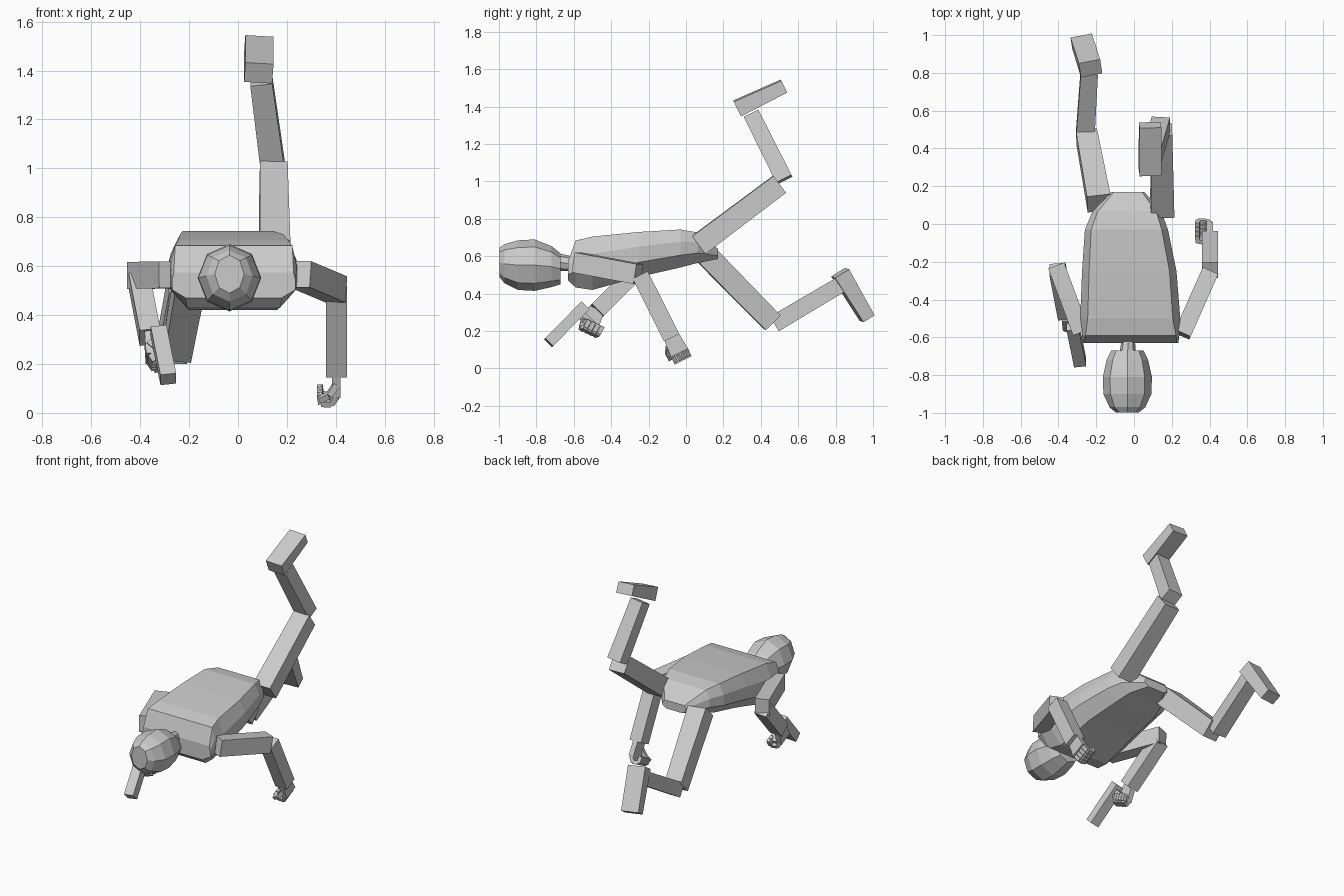
import bpy, bmesh, math
from mathutils import Vector


def make(name, bm):
    bmesh.ops.recalc_face_normals(bm, faces=bm.faces)
    me = bpy.data.meshes.new(name)
    bm.to_mesh(me)
    bm.free()
    ob = bpy.data.objects.new(name, me)
    bpy.context.collection.objects.link(ob)
    return ob


def loft(name, rings):
    """Skin equal-length point rings and cap both ends."""
    bm = bmesh.new()
    vs = [[bm.verts.new(p) for p in r] for r in rings]
    n = len(vs[0])
    for a, b in zip(vs, vs[1:]):
        for i in range(n):
            j = (i + 1) % n
            bm.faces.new((a[i], a[j], b[j], b[i]))
    bm.faces.new(vs[0])
    bm.faces.new(vs[-1][::-1])
    return make(name, bm)


def block(name, p0, p1, w, t, side=(1, 0, 0), taper=1.0, end=1.0):
    """Box from p0 to p1; w along the side vector, t across it."""
    p0, p1, s = Vector(p0), Vector(p1), Vector(side)
    d = (p1 - p0).normalized()
    s = (s - d * s.dot(d)).normalized()
    u = d.cross(s)
    corners = ((-1, -1), (1, -1), (1, 1), (-1, 1))
    return loft(name, [[p + s * a * w * k / 2 + u * b * t * m / 2 for a, b in corners]
                       for p, k, m in ((p0, 1, 1), (p1, taper, end))])


def oct_ring(y, x0, x1, z0, z1, cx=0.85, cz=0.35):
    """Chamfered rectangle at a given y."""
    xc, zc, hx, hz = (x0 + x1) / 2, (z0 + z1) / 2, (x1 - x0) / 2, (z1 - z0) / 2
    pts = ((1, cz), (cx, 1), (-cx, 1), (-1, cz), (-1, -cz), (-cx * .8, -1), (cx * .8, -1), (1, -cz))
    return [(xc + a * hx, y, zc + b * hz) for a, b in pts]


def round_ring(y, xc, hx, z0, z1, n=8):
    zc, hz = (z0 + z1) / 2, (z1 - z0) / 2
    return [(xc + hx * math.cos(2 * math.pi * i / n), y,
             zc + hz * math.sin(2 * math.pi * i / n)) for i in range(n)]


# Torso, lying face down with the shoulders toward -y
loft("torso", [oct_ring(*r) for r in (
    (-0.63, -0.27, 0.235, 0.47, 0.575, 0.97),
    (-0.59, -0.275, 0.24, 0.433, 0.684, 0.93),
    (-0.50, -0.285, 0.245, 0.42, 0.705),
    (-0.25, -0.275, 0.225, 0.49, 0.73),
    (-0.03, -0.26, 0.18, 0.54, 0.743),
    (0.065, -0.22, 0.145, 0.565, 0.727),
    (0.17, -0.12, 0.055, 0.585, 0.64))])

# Neck and faceted head
loft("neck", [round_ring(-0.61, -0.03, 0.035, 0.52, 0.60),
              round_ring(-0.70, -0.035, 0.045, 0.52, 0.62)])
loft("head", [round_ring(*r) for r in (
    (-0.67, -0.035, 0.085, 0.45, 0.615),
    (-0.72, -0.035, 0.11, 0.435, 0.655),
    (-0.81, -0.035, 0.13, 0.415, 0.69),
    (-0.90, -0.035, 0.127, 0.42, 0.685),
    (-0.97, -0.035, 0.095, 0.455, 0.665),
    (-0.998, -0.035, 0.06, 0.49, 0.645))])

# Legs: thigh, shin and foot for each side
LEGS = {
    "raised": (((0.15, 0.067, 0.66), (0.145, 0.50, 0.985)),
               ((0.142, 0.525, 1.01), (0.095, 0.35, 1.36)),
               ((0.085, 0.273, 1.39), (0.085, 0.524, 1.51))),
    "lowered": (((-0.185, 0.11, 0.605), (-0.25, 0.46, 0.248)),
                ((-0.258, 0.475, 0.24), (-0.235, 0.83, 0.45)),
                ((-0.23, 0.824, 0.511), (-0.275, 0.968, 0.27))),
}
for side, (thigh, shin, foot) in LEGS.items():
    block(side + "_thigh", *thigh, 0.125, 0.118, (1, 0.05, 0), 0.9, 0.95)
    block(side + "_shin", *shin, 0.098, 0.092, (1, 0, 0), 0.92, 0.95)
    block(side + "_foot", *foot, 0.115, 0.088, (1, 0.15, 0), 1.0, 0.8)

# Arms: upper arm and forearm
block("right_upper_arm", (0.255, -0.585, 0.567), (0.402, -0.255, 0.505), 0.108, 0.09, (0, 0, 1))
block("right_forearm", (0.403, -0.245, 0.50), (0.403, -0.077, 0.165), 0.085, 0.09)
block("left_upper_arm", (-0.28, -0.575, 0.565), (-0.412, -0.22, 0.562), 0.11, 0.09, (0, 0, 1))
block("left_forearm", (-0.405, -0.24, 0.545), (-0.36, -0.475, 0.31), 0.085, 0.09)


def hand(side, wrist, aim, across, curl):
    """Palm plate, four curled fingers and a thumb."""
    wrist, f, a, c = (Vector(v) for v in (wrist, aim, across, curl))
    f.normalize()
    c.normalize()
    a = (a - f * a.dot(f)).normalized()
    tip = wrist + f * 0.085
    block(side + "_palm", wrist - f * 0.02, tip, 0.085, 0.034, a, 1.2)
    path = (tip, tip + f * 0.033 + c * 0.02, tip + f * 0.03 + c * 0.062, tip - f * 0.012 + c * 0.068)
    for i in range(4):
        off = a * (i - 1.5) * 0.026
        for k in range(3):
            block(f"{side}_finger_{i + 1}_{k + 1}", path[k] + off, path[k + 1] + off, 0.023, 0.024, a)
    t0 = wrist + f * 0.03 - a * 0.04
    t1 = t0 + f * 0.04 + c * 0.03 - a * 0.02
    block(side + "_thumb_base", t0, t1, 0.026, 0.026, a)
    block(side + "_thumb_tip", t1, t1 + f * 0.02 + c * 0.04, 0.023, 0.023, a)


hand("right", (0.402, -0.072, 0.16), (0, 0.44, -0.9), (0, 0.9, 0.44), (-1, 0, 0))
hand("left", (-0.365, -0.485, 0.30), (0.05, -0.35, -0.75), (0, 0.72, -0.65), (0.75, 0.45, 0.1))

# Hand-held tool: long body and a grip inside the fist
block("tool_body", (-0.325, -0.54, 0.335), (-0.285, -0.735, 0.138), 0.065, 0.06)
block("tool_grip", (-0.325, -0.56, 0.29), (-0.335, -0.475, 0.205), 0.035, 0.045)
